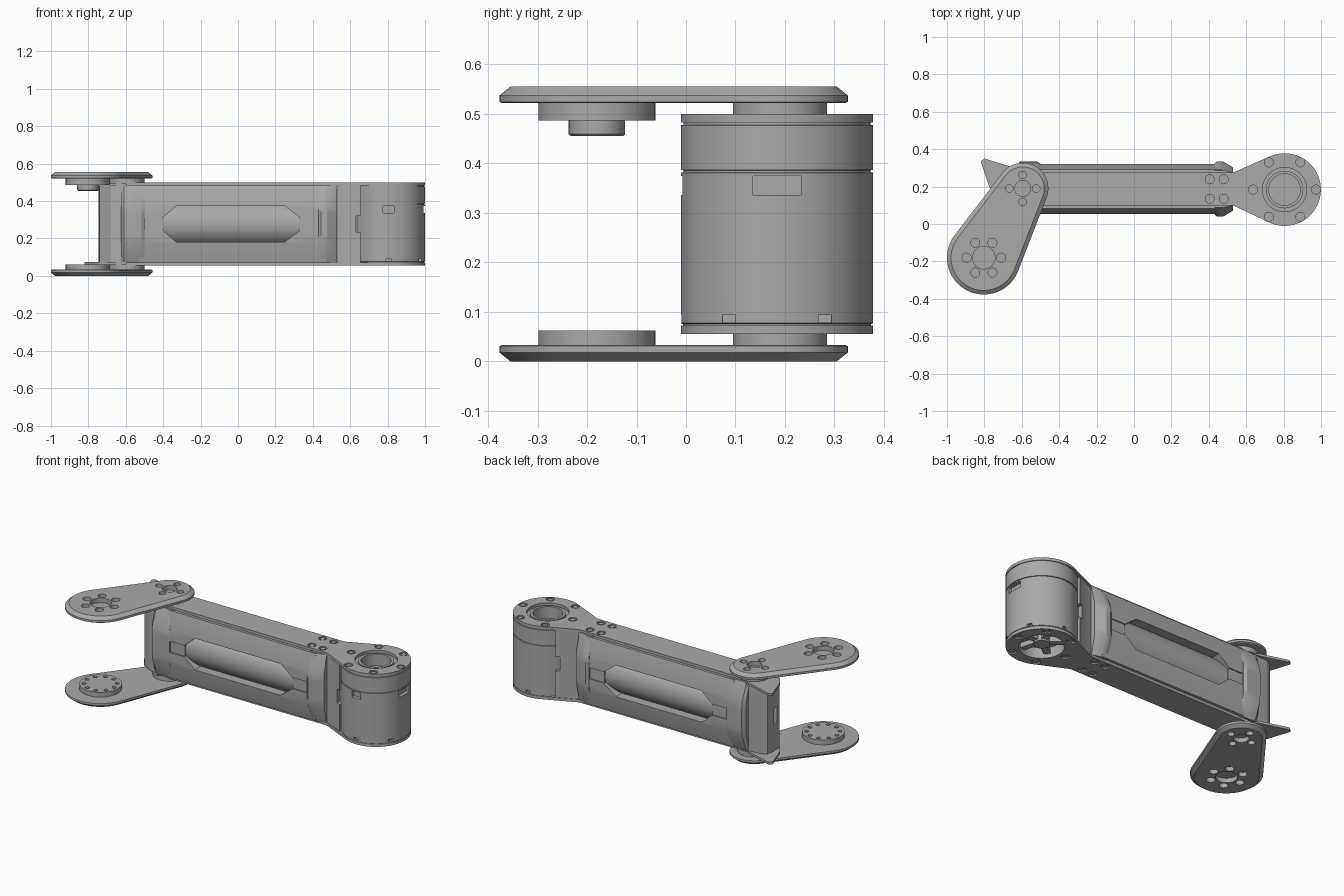
import bpy, bmesh, math
from math import sin, cos, pi, radians

cube = bpy.data.objects.get("Cube")
if cube:
    bpy.data.objects.remove(cube, do_unlink=True)

grey = bpy.data.materials.new("machined grey")
grey.use_nodes = True
COLOR = (0.4, 0.4, 0.4, 1)
grey.diffuse_color = COLOR
grey.node_tree.nodes["Principled BSDF"].inputs["Base Color"].default_value = COLOR

ZC = 0.2775            # mid height, everything structural mirrors about it
YC = 0.187             # centre line of the arm
MX, MY, MR = 0.805, 0.184, 0.194
BIG, SMALL = (-0.803, -0.18), (-0.595, 0.19)
parts = []


def loft(name, rings):
    """Closed solid through rings of equal point count."""
    bm = bmesh.new()
    vs = [[bm.verts.new(p) for p in ring] for ring in rings]
    n = len(rings[0])
    for a, b in zip(vs, vs[1:]):
        for i in range(n):
            j = (i + 1) % n
            bm.faces.new((a[i], a[j], b[j], b[i]))
    bm.faces.new(vs[0])
    bm.faces.new(vs[-1])
    bmesh.ops.recalc_face_normals(bm, faces=bm.faces)
    me = bpy.data.meshes.new(name)
    bm.to_mesh(me)
    bm.free()
    me.materials.append(grey)
    ob = bpy.data.objects.new(name, me)
    bpy.context.collection.objects.link(ob)
    parts.append(ob)
    return ob


def circle(c, r, n=64, a0=0.0, a1=2 * pi):
    full = abs(a1 - a0 - 2 * pi) < 1e-6
    k = n if full else n - 1
    return [(c[0] + r * cos(a0 + (a1 - a0) * i / k),
             c[1] + r * sin(a0 + (a1 - a0) * i / k)) for i in range(n)]


def flat(pts, z):
    return [(x, y, z) for x, y in pts]


def prism(name, pts, z0, z1):
    return loft(name, [flat(pts, z0), flat(pts, z1)])


def disc(name, c, r, z0, z1, n=64):
    return prism(name, circle(c, r, n), z0, z1)


def box(name, x0, x1, y0, y1, z0, z1):
    return prism(name, [(x0, y0), (x1, y0), (x1, y1), (x0, y1)], z0, z1)


def cut(ob, cutters):
    bpy.context.view_layer.objects.active = ob
    for c in cutters:
        m = ob.modifiers.new("cut", "BOOLEAN")
        m.operation, m.solver, m.object = "DIFFERENCE", "EXACT", c
        bpy.ops.object.modifier_apply(modifier=m.name)
        parts.remove(c)
        bpy.data.objects.remove(c, do_unlink=True)


def around(c, r, count, start=0.0):
    return circle(c, r, count, radians(start), radians(start) + 2 * pi)


def span(side, a, b):
    """Height pair measured from mid height, on the upper or lower side."""
    return sorted((ZC + side * a, ZC + side * b))


def capsule(inset):
    dx, dy = SMALL[0] - BIG[0], SMALL[1] - BIG[1]
    t, phi = math.atan2(dy, dx), math.acos(0.06 / math.hypot(dx, dy))
    return (circle(BIG, 0.197 - inset, 48, t + phi, t + 2 * pi - phi)
            + circle(SMALL, 0.137 - inset, 40, t - phi, t + phi))


screw_spots = [(x, YC + s * 0.052) for x in (0.405, 0.48) for s in (-1, 1)]
rim_spots = around((MX, MY), 0.168, 6)

for side, label in ((1, "upper"), (-1, "lower")):
    # Chamfered swing link with bolt circles
    link = loft(label + "_link", [flat(capsule(i), ZC + side * h) for i, h in
                                  ((0.004, 0.2445), (0, 0.247), (0, 0.260), (0.022, 0.2775))])
    low, high = span(side, 0.25, 0.3)
    holes = [disc("hole", BIG, 0.06, low, high), disc("hole", SMALL, 0.042, low, high)]
    holes += [disc("hole", p, 0.024, low, high, 20) for p in around(BIG, 0.092, 6)]
    holes += [disc("hole", p, 0.02, low, high, 20) for p in around(SMALL, 0.072, 4)]
    cut(link, holes)
    for p in around(BIG, 0.092, 6) + around(SMALL, 0.072, 4):
        disc(label + "_link_bolt", p, 0.013, *span(side, 0.246, 0.258), 16)

    # Pivot spacer between the link and the arm
    disc(label + "_pivot_spacer", SMALL, 0.095, *span(side, 0.215, 0.246))

    # Arm plate, flared motor plate and rear ear
    bar = prism(label + "_arm_plate", [(-0.6, YC - 0.088), (0.53, YC - 0.088),
                (0.53, YC + 0.088), (-0.6, YC + 0.088)], *span(side, 0.205, 0.2225))
    rim = circle((MX, MY), MR, 56, radians(-116), radians(116))
    plate = prism(label + "_motor_plate", rim + [(0.53, YC + 0.088), (0.53, YC - 0.088)],
                  *span(side, 0.205, 0.2225))
    prism(label + "_rear_ear", [(-0.6, 0.08), (-0.74, 0.15), (-0.775, 0.2), (-0.82, 0.335),
                                (-0.80, 0.35), (-0.62, 0.295)], *span(side, 0.203, 0.217))
    low, high = span(side, 0.213, 0.24)
    cut(bar, [disc("hole", p, 0.024, low, high, 20) for p in screw_spots])
    cut(plate, [disc("hole", p, 0.024, low, high, 20) for p in rim_spots]
        + [disc("bore", (MX, MY), 0.125 if side < 0 else 0.118, *span(side, 0.19, 0.24))])
    for p in screw_spots + rim_spots:
        disc(label + "_screw", p, 0.015, *span(side, 0.21, 0.2205), 16)

# Link bearings at the free end
disc("upper_bearing", BIG, 0.118, 0.487, 0.524)
loft("upper_bearing_boss", [flat(circle(BIG, r), z) for r, z in
                            ((0.053, 0.455), (0.057, 0.459), (0.057, 0.488))])
flange = disc("lower_bearing", BIG, 0.118, 0.03, 0.062)
cut(flange, [disc("hole", p, 0.012, 0.045, 0.08, 16) for p in around(BIG, 0.092, 10)])

# Motor housing with seam grooves, bores, sockets and clip windows
housing = loft("motor_housing", [flat(circle((MX, MY), r, 96), z) for r, z in (
    (0.19, 0.07), (0.19, 0.075), (MR, 0.077), (MR, 0.381), (0.189, 0.382), (0.189, 0.386),
    (MR, 0.387), (MR, 0.477), (0.189, 0.478), (0.189, 0.484))])
cutters = [disc("bore", (MX, MY), 0.088, 0.42, 0.6), disc("bore", (MX, MY), 0.125, 0.0, 0.12),
           box("socket", MX + 0.172, 1.1, 0.135, 0.232, 0.336, 0.375),
           box("socket", MX - 0.03, MX + 0.03, -0.1, MY - 0.172, 0.336, 0.375)]
for x, y in around((MX, MY), MR, 6, 30):
    cutters.append(box("clip", x - 0.013, x + 0.013, y - 0.013, y + 0.013, 0.078, 0.094))
cut(housing, cutters)
ring = disc("motor_top_ring", (MX, MY), 0.1, 0.47, 0.493)
cut(ring, [disc("bore", (MX, MY), 0.084, 0.4, 0.6)])
disc("motor_hub", (MX, MY), 0.045, 0.07, 0.13, 32)
for i in range(5):
    a = 2 * pi * i / 5
    u, v = (cos(a), sin(a)), (-sin(a) * 0.018, cos(a) * 0.018)
    prism("hub_spoke", [(MX + u[0] * d + v[0] * s, MY + u[1] * d + v[1] * s) for d, s in
                        ((0.03, -1), (0.13, -1), (0.13, 1), (0.03, 1))], 0.08, 0.11)

# Neck block joining motor and arm, with a connector notch on each side
neck = prism("neck_block", [(0.5, YC - 0.085), (0.53, YC - 0.085), (0.655, YC - 0.14),
                            (0.655, YC + 0.14), (0.53, YC + 0.085), (0.5, YC + 0.085)],
             0.068, 0.487)
cut(neck, [box("notch", 0.63, 0.7, YC + s * 0.13 - 0.03, YC + s * 0.13 + 0.03, 0.235, 0.32)
           for s in (-1, 1)])


def section(x, half, top, bevel):
    """Eight sided cross-section of the arm at x."""
    pts = [(half, 0.06), (half * 0.99, 0.1), (bevel, top)]
    up = [(y, z) for y, z in pts]
    prof = up + [(-y, z) for y, z in reversed(up)]
    prof += [(-y, -z) for y, z in up] + [(y, -z) for y, z in reversed(up)]
    return [(x, YC + y, ZC + z) for y, z in prof]


# Arm cover with a hexagonal pocket and centre strip on both sides
cover = loft("arm_cover", [section(x, h, 0.206, b) for x, h, b in
                           ((-0.53, 0.134, 0.105), (0.47, 0.134, 0.105))])
hexagon = [(-0.40, -0.035), (-0.33, -0.096), (0.25, -0.096), (0.33, -0.035),
           (0.33, 0.035), (0.25, 0.096), (-0.33, 0.096), (-0.40, 0.035)]
pockets = []
for s in (-1, 1):
    pockets.append(loft("pocket", [[(x, YC + s * d, ZC + z) for x, z in hexagon]
                                   for d in (0.06, 0.3)]))
    y0, y1 = sorted((YC + s * 0.127, YC + s * 0.3))
    pockets.append(box("strip", -0.6, 0.6, y0, y1, ZC - 0.034, ZC + 0.034))
cut(cover, pockets)
loft("inner_tube", [[(x, YC + y, ZC + z) for y, z in circle((0, 0), 0.122, 72)]
                    for x in (-0.45, 0.4)])

# Collars clamping both ends of the cover
loft("rear_collar", [section(x, h, 0.209, b) for x, h, b in
                     ((-0.625, 0.125, 0.095), (-0.61, 0.146, 0.1), (-0.515, 0.146, 0.1),
                      (-0.5, 0.136, 0.1))])
loft("front_collar", [section(x, h, 0.209, b) for x, h, b in
                      ((0.43, 0.136, 0.1), (0.445, 0.148, 0.1), (0.475, 0.148, 0.1),
                       (0.53, 0.115, 0.088))])

# Rear end wall with a cable slot
wall = prism("rear_wall", [(-0.6, 0.085), (-0.68, 0.105), (-0.74, 0.155), (-0.745, 0.22),
                           (-0.735, 0.265), (-0.7, 0.285), (-0.6, 0.29)], 0.07, 0.485)
cut(wall, [box("slot", -0.8, -0.715, 0.18, 0.215, 0.235, 0.335)])

# Smooth curved surfaces, keep edges crisp
bpy.ops.object.select_all(action="DESELECT")
for ob in parts:
    ob.select_set(True)
bpy.context.view_layer.objects.active = parts[0]
bpy.ops.object.shade_smooth_by_angle(angle=radians(25))
